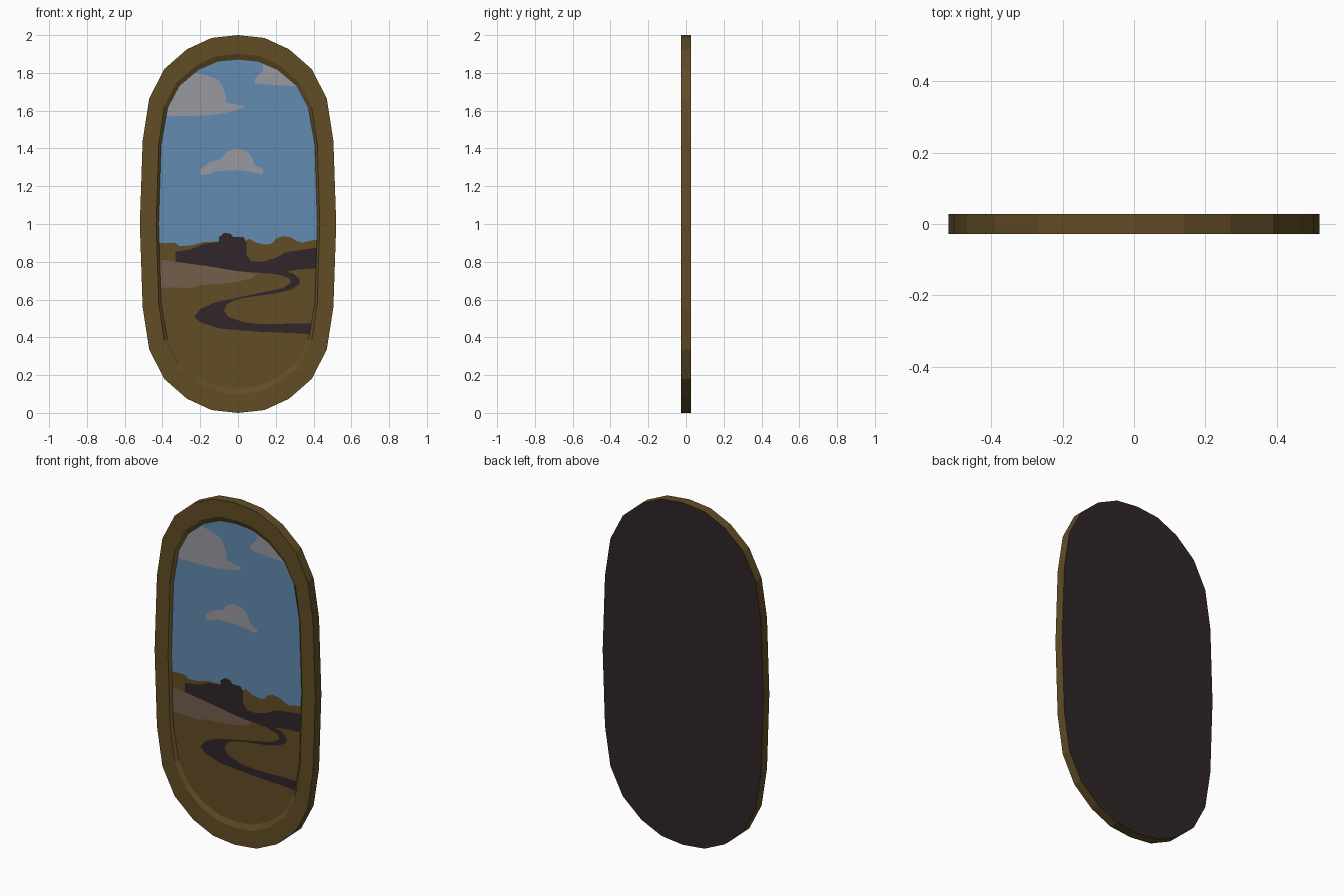
import bpy
import bmesh

if "Cube" in bpy.data.objects:
    bpy.data.objects.remove(bpy.data.objects["Cube"])


def srgb(r, g, b):
    lin = lambda c: (c / 255 / 12.92) if c < 11 else ((c / 255 + 0.055) / 1.055) ** 2.4
    return (lin(r), lin(g), lin(b), 1.0)


def material(name, rgb):
    m = bpy.data.materials.new(name)
    m.diffuse_color = srgb(*rgb)
    m.use_nodes = True
    m.node_tree.nodes["Principled BSDF"].inputs["Base Color"].default_value = m.diffuse_color
    return m


WOOD = material("olive_brown", (97, 77, 37))
SKY = material("sky_blue", (98, 139, 176))
CLOUD = material("cloud_grey", (153, 153, 161))
DARK = material("dark_brown", (48, 38, 40))
TAN = material("tan", (116, 94, 75))


def oval(quarter):
    """Mirror the upper right quarter (top to side) into a full outline, clockwise."""
    right = quarter + [(x, 2 - z) for x, z in reversed(quarter[:-1])]
    return right + [(-x, z) for x, z in reversed(right[1:-1])]


OUTER = oval([(0, 2), (.14, 1.985), (.27, 1.925), (.39, 1.82), (.47, 1.665), (.505, 1.44), (.52, 1)])
LIP = oval([(0, 1.9), (.11, 1.89), (.22, 1.84), (.325, 1.75), (.39, 1.62), (.42, 1.42), (.433, 1)])
OPENING = oval([(0, 1.87), (.105, 1.86), (.21, 1.815), (.31, 1.73), (.373, 1.61), (.407, 1.42), (.42, 1)])


def clip(poly, window):
    """Trim a flat shape to the convex clockwise window outline."""
    for (ax, az), (bx, bz) in zip(window, window[1:] + window[:1]):
        side = lambda p: (bz - az) * (p[0] - ax) - (bx - ax) * (p[1] - az)
        out = []
        for p, q in zip(poly, poly[1:] + poly[:1]):
            sp, sq = side(p), side(q)
            if sp >= -1e-9:
                out.append(p)
            if (sp < -1e-9 and sq > 1e-9) or (sq < -1e-9 and sp > 1e-9):
                t = sp / (sp - sq)
                out.append((p[0] + t * (q[0] - p[0]), p[1] + t * (q[1] - p[1])))
        poly = out
    return poly


def finish(name, bm, mats):
    me = bpy.data.meshes.new(name)
    bm.to_mesh(me)
    bm.free()
    ob = bpy.data.objects.new(name, me)
    bpy.context.collection.objects.link(ob)
    for m in mats:
        me.materials.append(m)


def painted(name, pts, layer, mat):
    """Flat painted shape facing the front, layered in front of the sky."""
    bm = bmesh.new()
    y = -0.014 - 0.001 * layer
    f = bm.faces.new([bm.verts.new((x, y, z)) for x, z in clip(pts, OPENING)])
    f.normal_update()
    if f.normal.y > 0:
        f.normal_flip()
    bmesh.ops.triangulate(bm, faces=[f])
    finish(name, bm, [mat])


# Frame: outer wall, flat front, bevelled lip, dark back
bm = bmesh.new()
rings = [[bm.verts.new((x, y, z)) for x, z in outline] for outline, y in
         ((OUTER, .0275), (OUTER, -.0275), (LIP, -.0275), (OPENING, -.014))]
n = len(OUTER)
for a, b in zip(rings, rings[1:]):
    for i in range(n):
        j = (i + 1) % n
        bm.faces.new((a[i], a[j], b[j], b[i]))
back = bm.faces.new(rings[0])
back.material_index = 1
bmesh.ops.recalc_face_normals(bm, faces=bm.faces)
bm.normal_update()
if back.normal.y < 0:
    bmesh.ops.reverse_faces(bm, faces=bm.faces)
finish("frame", bm, [WOOD, DARK])

# Sky and clouds
painted("sky", OPENING, 0, SKY)
painted("cloud_left", [(-.45, 1.575), (-.35, 1.57), (-.15, 1.575), (-.03, 1.595), (.03, 1.612),
                       (.035, 1.625), (-.06, 1.642), (-.07, 1.70), (-.1, 1.76), (-.16, 1.785),
                       (-.23, 1.80), (-.21, 1.83), (-.45, 1.83)], 1, CLOUD)
painted("cloud_right", [(.09, 1.745), (.2, 1.735), (.31, 1.73), (.4, 1.73), (.4, 1.9),
                        (.14, 1.9), (.13, 1.81), (.09, 1.77)], 1, CLOUD)
painted("cloud_middle", [(-.2, 1.26), (-.15, 1.265), (-.12, 1.28), (0, 1.285), (.07, 1.275),
                         (.13, 1.265), (.135, 1.29), (.09, 1.31), (.07, 1.36), (.04, 1.39),
                         (-.02, 1.4), (-.06, 1.38), (-.09, 1.345), (-.15, 1.325), (-.2, 1.29)], 1, CLOUD)

# Ground with hilly skyline
painted("ground", [(-.45, 0), (-.45, .9), (-.33, .9), (-.31, .882), (-.24, .888), (-.18, .905),
                   (.04, .91), (.06, .922), (.1, .9), (.15, .89), (.18, .897), (.2, .92),
                   (.23, .935), (.28, .93), (.31, .91), (.34, .902), (.45, .925), (.45, 0)], 1, WOOD)

# Pale field on the left
painted("pale_field", [(-.45, .815), (-.33, .80), (-.15, .775), (0, .75), (.1, .737), (.07, .712),
                       (0, .695), (-.08, .685), (-.2, .675), (-.25, .66), (-.35, .665), (-.45, .66)], 2, TAN)

# Dark woodland with its hilltop
painted("woodland", [(-.33, .80), (-.33, .855), (-.25, .865), (-.18, .895), (-.1, .905), (-.1, .93),
                     (-.075, .952), (-.04, .95), (-.025, .93), (.03, .93), (.045, .9), (.045, .84),
                     (.07, .802), (.13, .80), (.2, .82), (.25, .85), (.45, .88), (.45, .768),
                     (.3, .757), (.2, .735), (0, .75), (-.15, .775)], 3, DARK)

# Winding road
painted("road", [(.1, .745), (.2, .757), (.29, .74), (.325, .71), (.325, .68), (.28, .652), (.2, .632),
                 (.05, .612), (-.02, .597), (-.06, .575), (-.075, .54), (-.05, .508), (.03, .48),
                 (.12, .47), (.45, .475), (.45, .41), (.3, .422), (.1, .43), (-.1, .447), (-.2, .48),
                 (-.23, .51), (-.2, .55), (-.12, .585), (0, .61), (.15, .642), (.24, .662),
                 (.28, .69), (.27, .715), (.2, .735)], 4, DARK)
